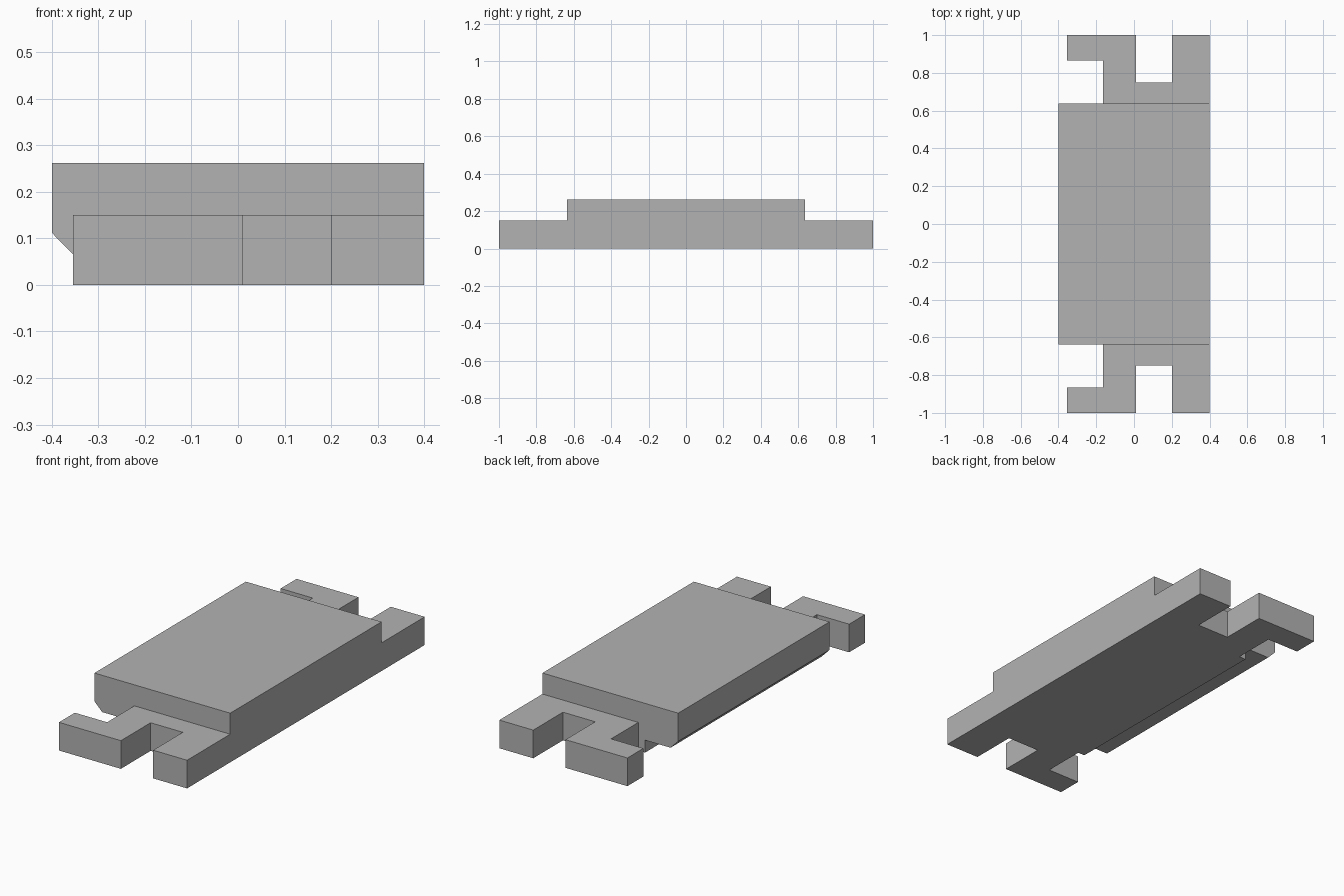
import bpy
import bmesh

cube = bpy.data.objects.get("Cube")
if cube:
    bpy.data.objects.remove(cube, do_unlink=True)

grey = bpy.data.materials.new("plain grey")
grey.use_nodes = True
colour = (0.45, 0.45, 0.45, 1)
grey.diffuse_color = colour
grey.node_tree.nodes["Principled BSDF"].inputs["Base Color"].default_value = colour


def extrude_profile(name, points, offset):
    """Extrude a closed outline of 3D points into a solid."""
    bm = bmesh.new()
    face = bm.faces.new([bm.verts.new(p) for p in points])
    new = bmesh.ops.extrude_face_region(bm, geom=[face])["geom"]
    moved = [v for v in new if isinstance(v, bmesh.types.BMVert)]
    bmesh.ops.translate(bm, verts=moved, vec=offset)
    bmesh.ops.recalc_face_normals(bm, faces=bm.faces)
    mesh = bpy.data.meshes.new(name)
    bm.to_mesh(mesh)
    bm.free()
    mesh.materials.append(grey)
    obj = bpy.data.objects.new(name, mesh)
    bpy.context.collection.objects.link(obj)
    return obj


BODY_END = 0.637
BODY_TOP = 0.262
END_TOP = 0.15

# Main slab: stepped underside and a chamfered lower edge on the right
section = [(0.4, 0), (0.4, BODY_TOP), (-0.4, BODY_TOP), (-0.4, 0.112),
           (-0.355, 0.066), (-0.205, 0.066), (-0.205, 0)]
extrude_profile("body", [(x, -BODY_END, z) for x, z in section],
                (0, 2 * BODY_END, 0))

# Slotted, hooked end plates, mirrored front and back
outline = [(0.4, BODY_END), (0.4, 1), (0.2, 1), (0.2, 0.75), (0.01, 0.75),
           (0.01, 1), (-0.355, 1), (-0.355, 0.866), (-0.165, 0.866),
           (-0.165, BODY_END)]
for name, side in (("front_hook_plate", -1), ("back_hook_plate", 1)):
    extrude_profile(name, [(x, side * y, 0) for x, y in outline],
                    (0, 0, END_TOP))
